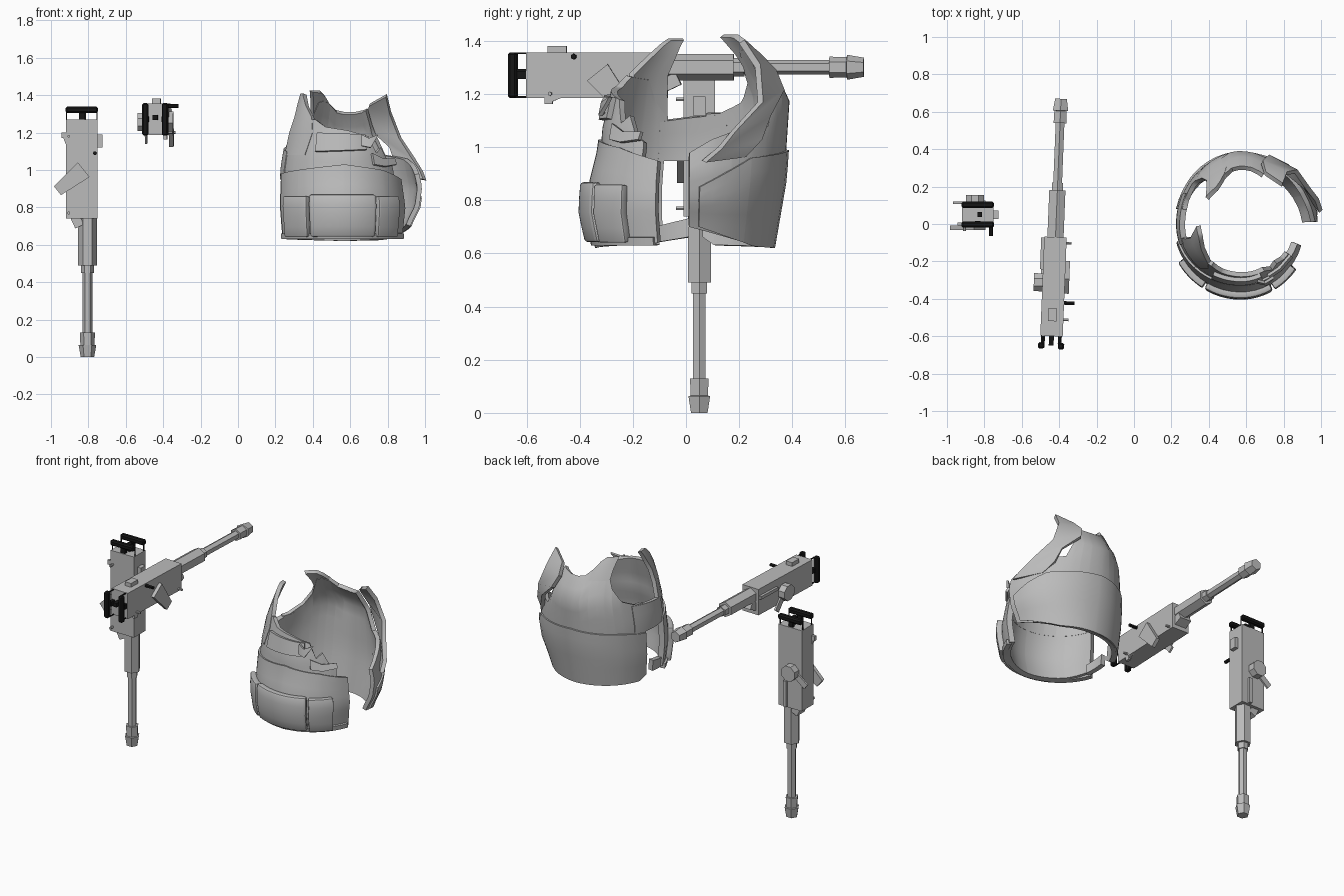
import bpy, bmesh
from math import sin, cos, radians, pi
from mathutils import Matrix, Vector

cube = bpy.data.objects.get("Cube")
if cube:
    bpy.data.objects.remove(cube, do_unlink=True)


def material(name, value):
    mat = bpy.data.materials.new(name)
    mat.use_nodes = True
    colour = (value, value, value, 1)
    mat.diffuse_color = colour
    mat.node_tree.nodes["Principled BSDF"].inputs["Base Color"].default_value = colour
    return mat


GREY = material("plain grey", 0.5)
BLACK = material("rubber black", 0.008)


def finish(name, bm, mat):
    mesh = bpy.data.meshes.new(name)
    bm.to_mesh(mesh)
    bm.free()
    mesh.materials.append(mat)
    obj = bpy.data.objects.new(name, mesh)
    bpy.context.collection.objects.link(obj)
    return obj


# ---------- rifles: local x = right, y = muzzle, z = up, origin on the bore ----------
def block(name, place, centre, size, tilt=0, mat=GREY, taper=1.0):
    bm = bmesh.new()
    bmesh.ops.create_cube(bm, size=1)
    for v in bm.verts:
        if v.co.z < 0:
            v.co.y *= taper
    local = Matrix.Translation(centre) @ Matrix.Rotation(radians(tilt), 4, "X")
    bm.transform(place @ local @ Matrix.Diagonal((*size, 1)))
    return finish(name, bm, mat)


def hex_lathe(name, place, profile):
    bm = bmesh.new()
    rings = []
    for s, radius in profile:
        rings.append([bm.verts.new((radius * cos(pi / 2 + k * pi / 3), s,
                                    radius * sin(pi / 2 + k * pi / 3))) for k in range(6)])
    for a, b in zip(rings, rings[1:]):
        for k in range(6):
            j = (k + 1) % 6
            bm.faces.new((a[k], a[j], b[j], b[k]))
    bm.faces.new(rings[0])
    bm.faces.new(rings[-1])
    bmesh.ops.recalc_face_normals(bm, faces=bm.faces)
    bm.transform(place)
    return finish(name, bm, GREY)


def drum(name, place, centre, radius, depth, sides=8, mat=GREY):
    bm = bmesh.new()
    bmesh.ops.create_cone(bm, cap_ends=True, segments=sides, radius1=radius,
                          radius2=radius, depth=depth)
    turn = Matrix.Rotation(pi / 2, 4, "Y") @ Matrix.Rotation(pi / sides, 4, "Z")
    bm.transform(place @ Matrix.Translation(centre) @ turn)
    return finish(name, bm, mat)


def rifle(tag, place):
    hex_lathe(tag + "_barrel", place,
              [(-.08, .05), (.18, .05), (.18, .034), (.22, .034), (.22, .027),
               (.54, .027), (.54, .04), (.605, .038), (.607, .047), (.67, .036)])
    block(tag + "_receiver", place, (0, -.335, -.03), (.12, .53, .17))
    block(tag + "_barrel_bracket", place, (0, -.055, -.055), (.08, .06, .05), 25)
    block(tag + "_rear_sight", place, (0, -.485, .067), (.046, .07, .026))
    # side fittings
    block(tag + "_side_grip", place, (.071, -.275, -.09), (.024, .1, .18), 38.7, GREY, .6)
    block(tag + "_left_lever", place, (-.064, -.27, -.115), (.012, .04, .09), 38.7)
    drum(tag + "_side_drum", place, (-.083, -.315, -.045), .052, .046)
    block(tag + "_lower_strut", place, (.05, -.46, -.105), (.012, .14, .014), 22)
    block(tag + "_strut_foot", place, (.05, -.515, -.125), (.018, .03, .026))
    block(tag + "_left_rail", place, (-.068, -.16, .0), (.016, .17, .02))
    for i, s in enumerate((-.1, -.51)):
        drum(tag + "_pin_%d" % i, place, (.072, s, -.1), .008, .03, 6)
    drum(tag + "_cocking_handle", place, (.085, -.42, .04), .011, .06, 6, BLACK)
    # shoulder pad
    for side in (-1, 1):
        pad = block(tag + "_pad_bar", place, (side * .053, -.652, -.03),
                    (.034, .034, .172), 0, BLACK)
        bev = pad.modifiers.new("rounded", "BEVEL")
        bev.width = .008
        block(tag + "_pad_post", place, (side * .045, -.618, -.03),
              (.02, .045, .03), 0, BLACK)
        for end in (-.112, .052):
            block(tag + "_pad_rod", place, (side * .045, -.62, end),
                  (.006, .045, .006), 0, BLACK)
    block(tag + "_pad_hub", place, (0, -.625, -.02), (.026, .05, .026), 0, BLACK)


rifle("level_rifle", Matrix.Translation((-.417, 0, 1.301)) @ Matrix.Rotation(radians(-2.3), 4, "Z"))
stand = Matrix(((0, 0, 1), (-1, 0, 0), (0, -1, 0))).to_4x4()
rifle("upright_rifle", Matrix.Translation((-.805, .05, .67)) @ stand)


# ---------- armour vest: elliptical shells whose radii vary with height ----------
def lerp(table, x):
    if x <= table[0][0]:
        return table[0][1]
    for (x0, v0), (x1, v1) in zip(table, table[1:]):
        if x <= x1:
            return v0 + (v1 - v0) * (x - x0) / (x1 - x0)
    return table[-1][1]


INNER_X = [(.62, .33), (.8, .345), (1, .34), (1.1, .325), (1.2, .305), (1.3, .27), (1.42, .23)]
FRONT_X = [(.62, .31), (.8, .33), (1, .3), (1.2, .25)]
BACK_X = [(.62, .32), (.72, .36), (.8, .4), (.91, .415), (1.06, .38), (1.17, .33), (1.3, .27)]
FRONT_Y = [(.62, .33), (.75, .36), (.86, .355), (1, .32), (1.07, .315), (1.2, .285), (1.3, .265), (1.41, .21)]
BACK_Y = [(.62, .325), (.88, .37), (1.18, .39), (1.25, .355), (1.31, .31), (1.36, .285), (1.43, .23)]


def surface(angle, z, out):
    front = angle > 180
    c, s = cos(radians(angle)), sin(radians(angle))
    rx = lerp(INNER_X if c < 0 else FRONT_X if front else BACK_X, z)
    ry = lerp(FRONT_Y if front else BACK_Y, z)
    return Vector((.57 + (rx + out) * c, (ry + out) * s, z))


def sheet(name, grid, thick, bevel=0):
    bm = bmesh.new()
    rows = [[bm.verts.new(p) for p in line] for line in grid]
    for a, b in zip(rows, rows[1:]):
        for i in range(len(a) - 1):
            bm.faces.new((a[i], b[i], b[i + 1], a[i + 1]))
    obj = finish(name, bm, GREY)
    mod = obj.modifiers.new("thickness", "SOLIDIFY")
    mod.thickness, mod.offset = thick, -1
    if bevel:
        mod = obj.modifiers.new("soft_edge", "BEVEL")
        mod.width, mod.segments = bevel, 2
    bpy.ops.object.select_all(action="DESELECT")
    obj.select_set(True)
    bpy.context.view_layer.objects.active = obj
    for mod in list(obj.modifiers):
        bpy.ops.object.modifier_apply(modifier=mod.name)
    bpy.ops.object.shade_smooth_by_angle(angle=radians(38))
    return obj


def shell(name, low, high, out=0.0, thick=.025, rows=8, bevel=0):
    """low and high are edges given as (angle, height)."""
    start, end = high[0][0], high[-1][0]
    angles = {start + (end - start) * i / 20 for i in range(21)}
    angles = sorted(angles | {a for a, z in high})
    grid = []
    for a in angles:
        z0, z1 = lerp(low, a), lerp(high, a)
        grid.append([surface(a, z0 + (z1 - z0) * k / rows, out) for k in range(rows + 1)])
    return sheet(name, grid, thick, bevel)


def strap(name, rows, out=0.0, thick=.025):
    """Rows are (height, first angle, last angle)."""
    grid = [[surface(a0 + (a1 - a0) * k / 4, z, out) for z, a0, a1 in rows] for k in range(5)]
    return sheet(name, grid, thick)


# front half
shell("belly_panel", [(196, .65), (225, .63), (270, .62), (342, .64)],
      [(196, .98), (225, 1.0), (270, 1.03), (310, 1.0), (342, .95)], .012, .035)
shell("chest_panel", [(196, .93), (330, .93)],
      [(196, 1.12), (206, 1.18), (214, 1.26), (236, 1.27), (250, 1.23), (275, 1.21),
       (300, 1.18), (308, 1.09), (316, 1.12), (324, 1.04), (330, 1.02)])
strap("front_shoulder_strap", [(1.08, 194, 230), (1.2, 196, 236), (1.28, 196, 231),
                               (1.35, 190, 215), (1.39, 186, 205), (1.41, 183, 198)], .003)
shell("chest_patch", [(243, 1.1), (294, 1.11)], [(243, 1.2), (294, 1.19)], .022, .022, 2)
sheet("torn_patch_flap", [[(.66, -.32, 1.13), (.66, -.31, 1.19)],
                          [(.71, -.33, 1.12), (.7, -.32, 1.17)],
                          [(.74, -.3, 1.17), (.75, -.29, 1.19)]], .015)
sheet("torn_side_flap", [[(.73, -.29, 1.03), (.72, -.28, 1.09)],
                         [(.79, -.25, 1.02), (.78, -.24, 1.06)],
                         [(.85, -.18, 1.03), (.84, -.17, 1.06)]], .015)

# belt pouches
for label, first, last, top in (("right", 211, 238, .86), ("middle", 240, 298, .87),
                                ("left", 300, 323, .86)):
    shell(label + "_pouch", [(first, .64), (last, .64)], [(first, top), (last, top)],
          .045, .05, 4, .014)
shell("belt_hem", [(198, .63), (340, .63)], [(198, .66), (340, .66)], .025, .03, 1)

# back half
shell("back_panel", [(2, .7), (28, .66), (50, .63), (90, .62), (160, .63), (168, .66)],
      [(2, .98), (15, 1.03), (28, 1.06), (40, 1.07), (54, 1.08), (59, 1.2), (63, 1.33),
       (68, 1.32), (78, 1.31), (90, 1.31), (100, 1.32), (110, 1.36), (120, 1.38), (128, 1.37),
       (136, 1.25), (146, 1.17), (160, 1.13), (168, 1.13)], 0, .025, 10)
shell("lower_back_panel", [(8, .7), (28, .66), (50, .625), (90, .62), (160, .63), (167, .66)],
      [(8, .85), (40, .96), (90, .99), (140, .97), (167, .94)], .01, .02, 6)
strap("back_shoulder_strap", [(1.3, 106, 132), (1.36, 110, 136), (1.4, 117, 140),
                              (1.425, 125, 143)], .004)
# shoulder remnant that wraps the outside of the torn armhole
sheet("torn_shoulder_strip", [[(.7, .26, 1.34), (.79, .2, 1.39)],
                              [(.68, .32, 1.28), (.81, .26, 1.3)],
                              [(.71, .35, 1.21), (.86, .27, 1.17)],
                              [(.81, .3, 1.12), (.93, .17, 1.06)],
                              [(.84, .27, 1.03), (.97, .12, 1.0)],
                              [(.88, .21, .97), (.99, .06, .95)]], .025)

# closed side of the vest
shell("side_panel", [(155, .95), (200, .95)], [(155, 1.13), (200, 1.1)], .004, .03, 3)
shell("side_strap", [(178, .66), (200, .64)], [(178, .73), (200, .7)], .0, .03, 2)
